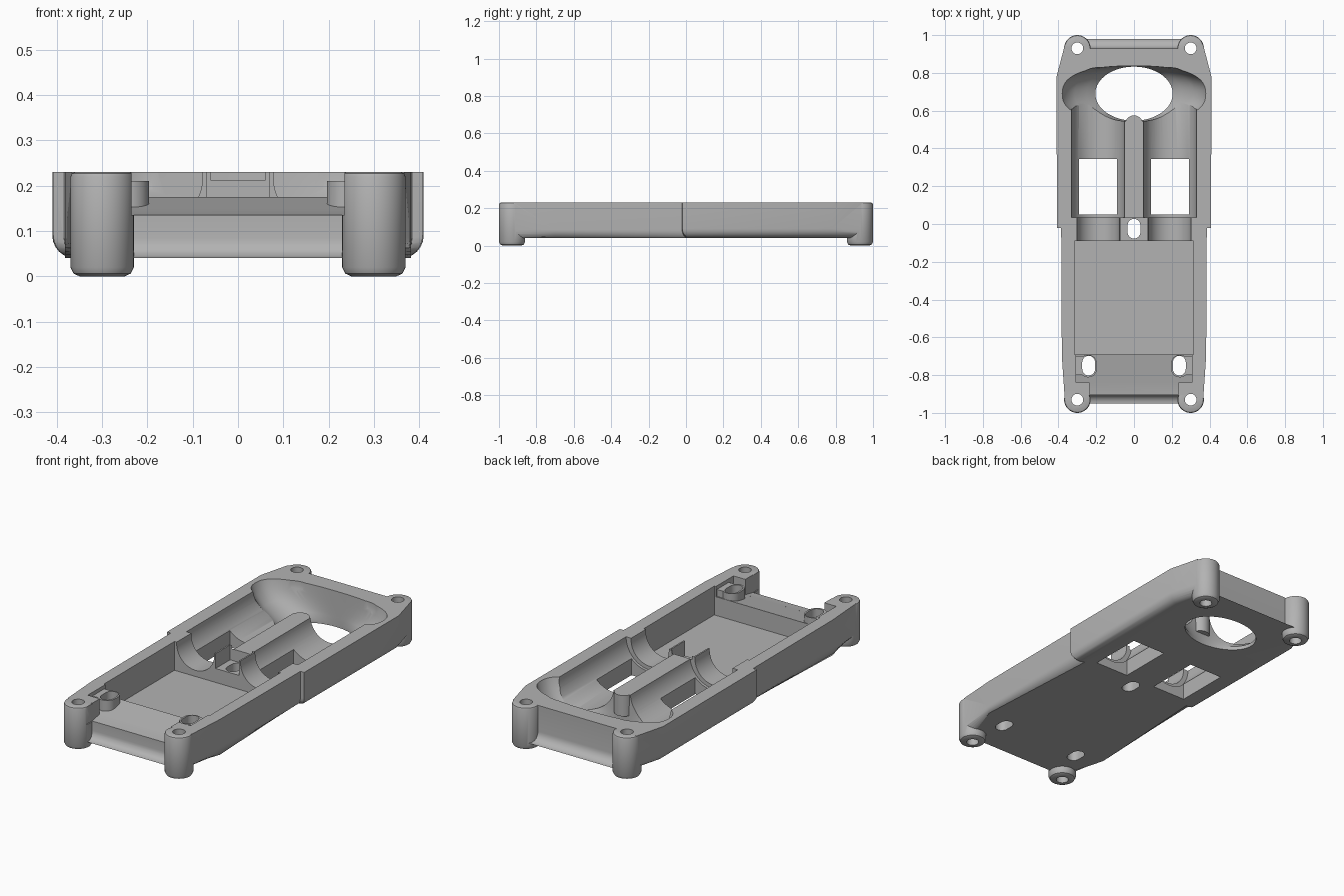
import bpy, bmesh, math
from mathutils import Vector

cube = bpy.data.objects.get("Cube")
if cube:
    bpy.data.objects.remove(cube, do_unlink=True)

grey = bpy.data.materials.new("plain_grey")
grey.use_nodes = True
grey.diffuse_color = (0.45, 0.45, 0.45, 1)
grey.node_tree.nodes["Principled BSDF"].inputs["Base Color"].default_value = grey.diffuse_color

TOP, BASE, OVER = 0.23, 0.04, 0.3


def loft(name, rings, bottom_round=0):
    """Closed skin through equal-length rings, optionally rounding the first ring."""
    bm = bmesh.new()
    rows = [[bm.verts.new(p) for p in ring] for ring in rings]
    for a, b in zip(rows, rows[1:]):
        for i in range(len(a)):
            j = (i + 1) % len(a)
            bm.faces.new((a[i], a[j], b[j], b[i]))
    floor = bm.faces.new(rows[0][::-1])
    bm.faces.new(rows[-1])
    if bottom_round:
        bmesh.ops.bevel(bm, geom=list(floor.edges), offset=bottom_round,
                        segments=6, profile=0.5, affect='EDGES')
    bmesh.ops.recalc_face_normals(bm, faces=bm.faces)
    mesh = bpy.data.meshes.new(name)
    bm.to_mesh(mesh)
    bm.free()
    mesh.materials.append(grey)
    obj = bpy.data.objects.new(name, mesh)
    bpy.context.collection.objects.link(obj)
    return obj


def prism(name, outline, z0, z1, bottom_round=0):
    return loft(name, [[(x, y, z) for x, y in outline] for z in (z0, z1)], bottom_round)


def box(name, x0, x1, y0, y1, z0, z1):
    return prism(name, [(x0, y0), (x1, y0), (x1, y1), (x0, y1)], z0, z1)


def oval(cx, cy, rx, ry, power=2, n=64):
    pts = []
    for i in range(n):
        c, s = math.cos(math.tau * i / n), math.sin(math.tau * i / n)
        pts.append((cx + rx * math.copysign(abs(c) ** (2 / power), c),
                    cy + ry * math.copysign(abs(s) ** (2 / power), s)))
    return pts


def stadium(cx, y0, y1, r, n=12):
    """Outline with half-round ends, running along y."""
    pts = []
    for cy, start in ((y1 - r, 0), (y0 + r, math.pi)):
        pts += [(cx + r * math.cos(start + math.pi * i / n),
                 cy + r * math.sin(start + math.pi * i / n)) for i in range(n + 1)]
    return pts


def trough(name, cx, cz, r, y0, y1, n=32):
    """Half-round channel along y, open upward."""
    prof = [(cx + r * math.cos(math.pi + math.pi * i / n),
             cz + r * math.sin(math.pi + math.pi * i / n)) for i in range(n + 1)]
    prof += [(cx + r, OVER), (cx - r, OVER)]
    return loft(name, [[(x, y, z) for x, z in prof] for y in (y0, y1)])


def ball(name, cx, cy, cz, r, n=12):
    rings = []
    for k in range(1, 2 * n):
        a = -math.pi / 2 + math.pi * k / (2 * n)
        ring = oval(cx, cy, r * math.cos(a), r * math.cos(a), n=40)
        rings.append([(x, y, cz + r * math.sin(a)) for x, y in ring])
    return loft(name, rings)


def combine(target, tool, operation):
    mod = target.modifiers.new("combine", 'BOOLEAN')
    mod.operation, mod.solver, mod.object = operation, 'EXACT', tool
    bpy.context.view_layer.objects.active = target
    bpy.ops.object.modifier_apply(modifier=mod.name)
    bpy.data.objects.remove(tool, do_unlink=True)


def add(tool):
    combine(shell, tool, 'UNION')


def cut(tool):
    combine(shell, tool, 'DIFFERENCE')


def mirrored(half):
    return half + [(-x, y) for x, y in reversed(half)]


# Outer shell: wide rear half and slimmer front half
shell = prism("case_shell", mirrored([(0.3, -0.022), (0.408, -0.02), (0.41, 0.78),
                                      (0.367, 0.945), (0.3, 0.93)]), BASE, TOP, 0.05)
add(prism("front_half", mirrored([(0.3, -0.905), (0.367, -0.92), (0.382, -0.7),
                                  (0.386, 0.1)]), BASE, TOP, 0.045))

# Corner posts with softened ends
for sx in (-1, 1):
    for sy in (-1, 1):
        rings = [[(x, y, z) for x, y in oval(sx * 0.3, sy * 0.93, r, r, n=40)]
                 for r, z in ((0.05, 0), (0.063, 0.006), (0.07, 0.02),
                              (0.07, TOP - 0.01), (0.067, TOP - 0.003), (0.061, TOP))]
        add(loft("corner_post", rings))

# Front pocket and the sloping lip ahead of it
cut(box("pocket", -0.315, 0.315, -0.69, -0.09, 0.075, OVER))
for half, y0 in ((0.235, -1.02), (0.306, -0.84)):
    lip = [(y0, 0.135 + max(0, y0 + 0.905) * 0.186), (-0.905, 0.135), (-0.68, 0.177),
           (-0.68, OVER), (y0, OVER)]
    if y0 > -0.905:
        lip.pop(1)
    cut(loft("lip_notch", [[(x, y, z) for y, z in lip] for x in (-half, half)]))

# Rear bowl leading down to the oval opening
bowl = [(0.205, 0.143, 2, 0.0), (0.205, 0.143, 2, 0.06), (0.25, 0.144, 2.1, 0.09),
        (0.315, 0.145, 2.2, 0.13), (0.36, 0.146, 2.4, 0.18), (0.38, 0.147, 2.5, TOP),
        (0.38, 0.147, 2.5, OVER)]
cut(loft("bowl", [[(x, y, z) for x, y in oval(0, 0.69, rx, ry, p)] for rx, ry, p, z in bowl]))

# Twin channels, their windows and the saddles in the cross wall
for s in (-1, 1):
    cx = s * 0.19
    cut(trough("channel", cx, TOP, 0.142, 0.035, 0.69))
    cut(ball("channel_end", cx, 0.688, TOP, 0.1405))
    cut(box("window", cx - 0.1, cx + 0.1, 0.05, 0.345, -0.1, OVER))
    cut(trough("saddle", cx, 0.22, 0.112, -0.2, 0.1))

# Centre rib and lowered screw seat
cut(box("rib_top", -0.06, 0.06, -0.095, 0.6, 0.212, OVER))
add(prism("centre_rib", stadium(0, 0.03, 0.575, 0.048), 0.1, 0.212))
cut(box("centre_seat", -0.07, 0.07, -0.1, 0.033, 0.15, OVER))

# Screw bosses and slots
for s in (-1, 1):
    add(prism("boss", stadium(s * 0.243, -0.812, -0.692, 0.047), 0.06, 0.211))
    add(box("boss_web", s * 0.275 - 0.035, s * 0.275 + 0.035, -0.80, -0.70, 0.06, 0.2105))
for cx, cy in ((-0.24, -0.75), (0.24, -0.75), (0, -0.025)):
    cut(prism("slot", stadium(cx, cy - 0.052, cy + 0.052, 0.034), -0.1, OVER))

# Holes through the corner posts
for sx in (-1, 1):
    for sy in (-1, 1):
        cut(prism("post_hole", oval(sx * 0.3, sy * 0.93, 0.031, 0.031, n=32), -0.1, OVER))

# Smooth shading with crisp edges
bpy.ops.object.select_all(action='DESELECT')
shell.select_set(True)
bpy.context.view_layer.objects.active = shell
bpy.ops.object.shade_smooth_by_angle(angle=math.radians(30))
